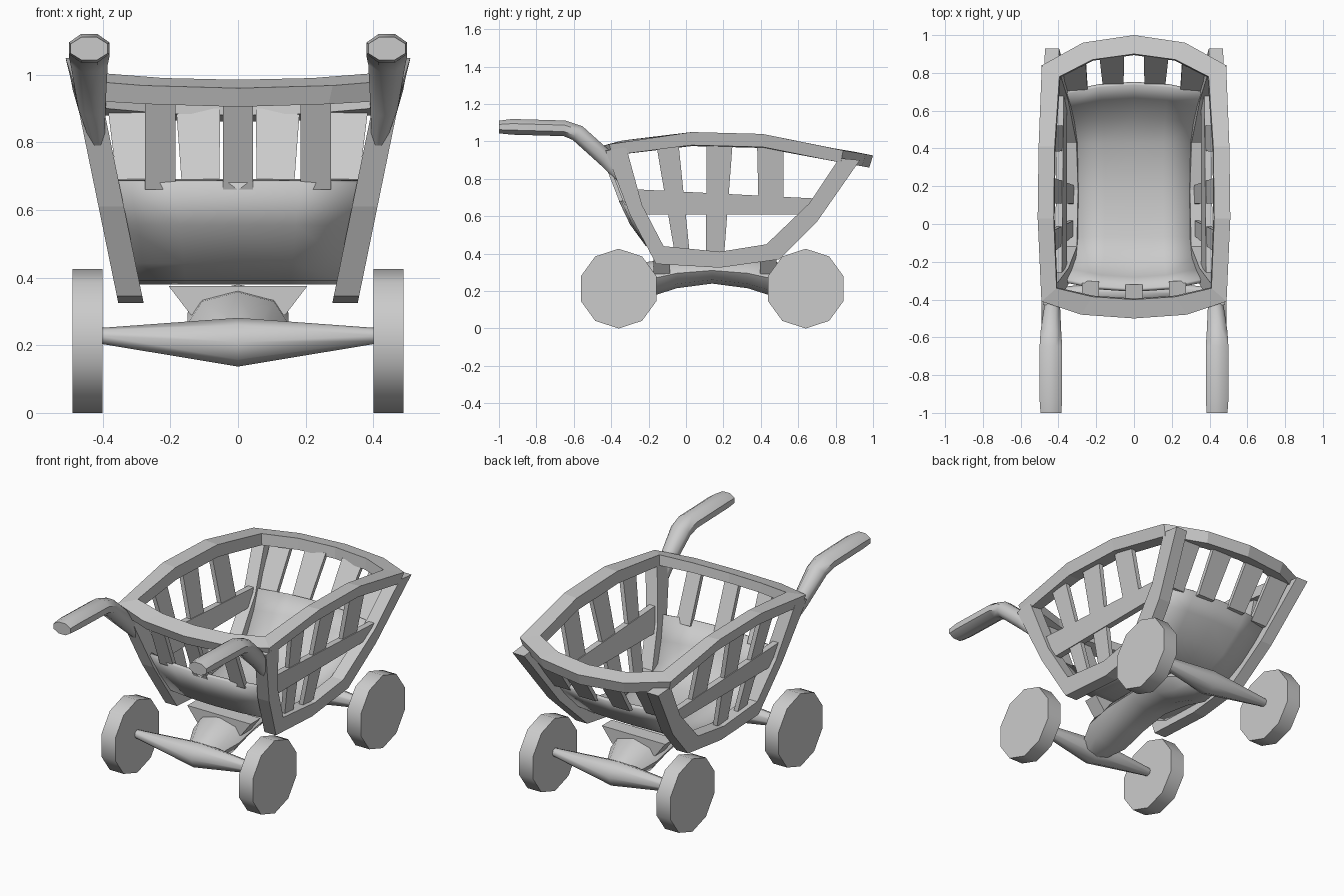
import bpy, bmesh, math
from mathutils import Vector as V

if "Cube" in bpy.data.objects:
    bpy.data.objects.remove(bpy.data.objects["Cube"])


def loft(name, rings, closed_path=False, ring_closed=True, smooth=0, mirror=False, thick=0):
    """Skin a row of point rings into one object."""
    bm = bmesh.new()
    vs = [[bm.verts.new(p) for p in r] for r in rings]
    n, m = len(rings), len(rings[0])
    for i in range(n if closed_path else n - 1):
        for j in range(m if ring_closed else m - 1):
            a, b = vs[i], vs[(i + 1) % n]
            bm.faces.new((a[j], a[(j + 1) % m], b[(j + 1) % m], b[j]))
    if ring_closed and not closed_path:
        bm.faces.new(vs[0])
        bm.faces.new(vs[-1])
    bmesh.ops.recalc_face_normals(bm, faces=bm.faces)
    me = bpy.data.meshes.new(name)
    bm.to_mesh(me)
    bm.free()
    ob = bpy.data.objects.new(name, me)
    bpy.context.collection.objects.link(ob)
    if smooth:
        bpy.ops.object.select_all(action='DESELECT')
        ob.select_set(True)
        bpy.context.view_layer.objects.active = ob
        bpy.ops.object.shade_smooth_by_angle(angle=math.radians(smooth))
    if thick:
        s = ob.modifiers.new("thickness", 'SOLIDIFY')
        s.thickness, s.offset = thick, 0
    if mirror:
        ob.modifiers.new("mirror", 'MIRROR')
    return ob


def oval(c, u, v, n=8, start=0.5):
    """Ring of n points around c, with half-axes u and v."""
    k = 2 * math.pi / n
    return [V(c) + V(u) * math.cos(k * (i + start)) + V(v) * math.sin(k * (i + start)) for i in range(n)]


def bar(name, p, q, w0, w1, t, mirror=False):
    """Flat slat from p to q; w0, w1 half widths at each end, t half thickness."""
    rings = [[V(c) + V(w) * a + V(t) * b for a, b in ((-1, -1), (1, -1), (1, 1), (-1, 1))]
             for c, w in ((p, w0), (q, w1))]
    return loft(name, rings, mirror=mirror)


def side_x(z):
    """Outer x of the leaning basket side at height z."""
    return 0.355 + (z - 0.33) * 0.205


# wheels and tapered axles
for end, y in (("front", -0.36), ("rear", 0.64)):
    loft(end + "_wheel", [oval((x, y, 0.213), (0, 0, 0.213), (0, 0.213, 0), 10, 0) for x in (0.40, 0.49)],
         smooth=40, mirror=True)
    loft(end + "_axle", [oval((x, y, z), (0, r, 0), (0, 0, r), 8, 0)
                         for x, z, r in ((-0.41, 0.228, 0.023), (0, 0.209, 0.072), (0.41, 0.228, 0.023))], smooth=50)

# arched spine joining the axles
spine = [(-0.36, 0.21, 0.08, 0.06), (-0.20, 0.262, 0.15, 0.095), (-0.05, 0.295, 0.15, 0.08), (0.14, 0.31, 0.14, 0.07),
         (0.33, 0.295, 0.15, 0.08), (0.48, 0.262, 0.15, 0.095), (0.64, 0.21, 0.08, 0.06)]
loft("spine", [oval((0, y, z), (w, 0, 0), (0, 0, h), 8, 0) for y, z, w, h in spine], smooth=50)

# wedge saddles between spine and basket
for end, y in (("front", -0.13), ("rear", 0.44)):
    bar(end + "_saddle", (0, y, 0.29), (0, y, 0.375), (0.14, 0, 0), (0.205, 0, 0), (0, 0.045, 0))

# rim: outer x, outer y, inner x, inner y, outer top z, inner top z, depth
half = [(0, -0.50, 0, -0.40, 0.96, 0.985, 0.055), (0.28, -0.48, 0.22, -0.385, 0.968, 0.99, 0.055),
        (0.49, -0.41, 0.41, -0.34, 0.985, 1.005, 0.06), (0.51, 0.03, 0.425, 0.03, 1.05, 1.045, 0.07),
        (0.505, 0.41, 0.42, 0.41, 1.04, 1.035, 0.07), (0.488, 0.84, 0.395, 0.78, 0.952, 0.965, 0.065),
        (0.27, 0.96, 0.22, 0.87, 0.932, 0.95, 0.065), (0, 1.0, 0, 0.90, 0.925, 0.945, 0.065)]
loop = half + [(-h[0], h[1], -h[2]) + h[3:] for h in half[-2:0:-1]]
rim = []
for ox, oy, ix, iy, zo, zi, d in loop:
    inward = V((ix - ox, iy - oy, 0)) * 0.2
    o, i = V((ox, oy, zo)), V((ix, iy, zi))
    down = V((0, 0, -d))
    rim.append([o, i, i + down + inward * 0.3, o + down + inward])
loft("rim", rim, closed_path=True)

# bow-shaped side frames
outer = [(-0.43, 0.95), (-0.30, 0.61), (-0.16, 0.345), (0.18, 0.325), (0.50, 0.37), (0.70, 0.57), (0.93, 0.90)]
inner = [(-0.32, 0.97), (-0.235, 0.66), (-0.12, 0.44), (0.18, 0.41), (0.43, 0.45), (0.66, 0.67), (0.82, 0.91)]
loft("side_frame", [[(side_x(a[1]), *a), (side_x(b[1]), *b), (side_x(b[1]) - 0.075, *b), (side_x(a[1]) - 0.075, *a)]
                    for a, b in zip(outer, inner)], mirror=True)

# curved floor sheet turning up at both ends: y, z, bulge toward the ends
sheet = [(-0.30, 0.685, -0.05), (-0.245, 0.56, -0.045), (-0.18, 0.45, -0.03), (-0.07, 0.40, 0), (0.18, 0.39, 0),
         (0.43, 0.415, 0), (0.54, 0.49, 0.03), (0.63, 0.59, 0.045), (0.695, 0.685, 0.05)]
loft("floor_sheet", [[(f * (side_x(z) - 0.06), y + b * (1 - f * f), z) for f in (-1, -0.5, 0, 0.5, 1)]
                     for y, z, b in sheet], ring_closed=False, smooth=50, thick=0.02)

# end slats: three in front, four behind
for x in (-0.23, 0, 0.23):
    y = 0.02 * (x != 0)
    bar("front_slat", (x, -0.335 + y, 0.66), (x, -0.44 + y, 0.93), (0.045, 0, 0), (0.045, 0, 0), (0, 0.014, 0))
for x0, x1, y in ((0.11, 0.118, 0), (0.30, 0.32, -0.035)):
    bar("back_slat", (x0, 0.74 + y, 0.66), (x1, 0.90 + y, 0.90), (0.055, 0, 0), (0.065, 0, 0), (0, 0.014, 0), True)


# side rails and side slats
def on_side(y, z):
    return (side_x(z) - 0.04, y, z)


bar("side_rail", on_side(-0.27, 0.676), on_side(0.71, 0.652), (0.014, 0, 0.068), (0.009, 0, 0.042),
    (0.018, 0, 0), True)
for y0, z0, y1, z1, w0, w1 in ((-0.02, 0.40, -0.10, 0.99, 0.04, 0.06), (0.155, 0.38, 0.18, 1.0, 0.048, 0.07),
                               (0.455, 0.64, 0.45, 0.99, 0.067, 0.07)):
    bar("side_slat", on_side(y0, z0), on_side(y1, z1), (0, w0, 0), (0, w1, 0), (0.013, 0, 0), True)

# bent handles: x, y, z, half width, half height
path = [(0.44, -1.0, 1.077, 0.055, 0.034), (0.44, -0.93, 1.078, 0.06, 0.042), (0.44, -0.65, 1.07, 0.06, 0.042),
        (0.44, -0.58, 1.045, 0.055, 0.045), (0.432, -0.43, 0.91, 0.04, 0.045), (0.412, -0.335, 0.785, 0.018, 0.02)]
rings = []
for k, (x, y, z, w, h) in enumerate(path):
    a, b = path[max(k - 1, 0)], path[min(k + 1, len(path) - 1)]
    t = V((0, b[1] - a[1], b[2] - a[2])).normalized()
    rings.append(oval((x, y, z), (w * 1.08, 0, 0), V((0, -t.z, t.y)) * h * 1.08))
loft("handle", rings, smooth=50, mirror=True)
